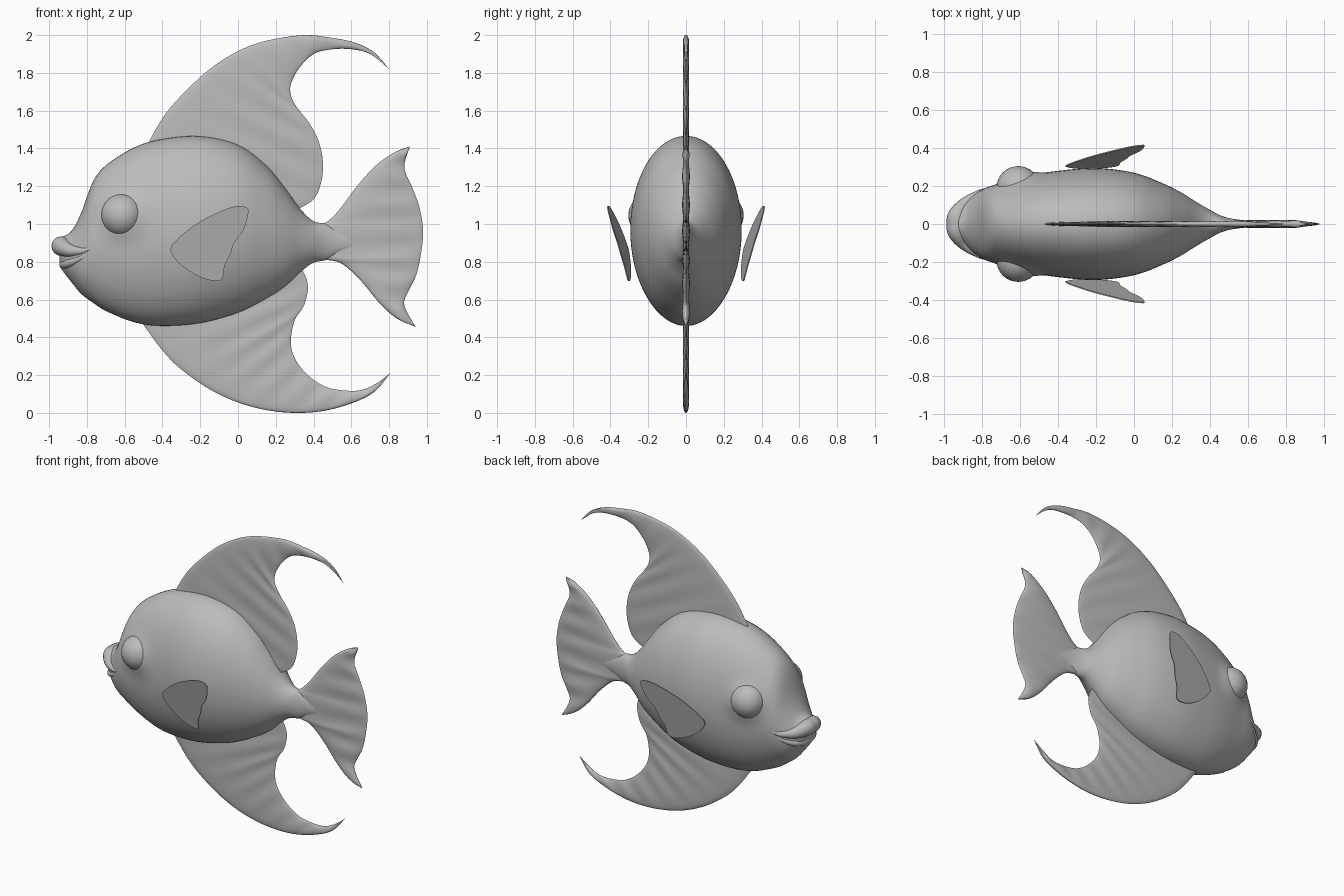
import bpy, bmesh, math
from mathutils import Vector

if "Cube" in bpy.data.objects:
    bpy.data.objects.remove(bpy.data.objects["Cube"])

grey = bpy.data.materials.new("plain_grey")
grey.diffuse_color = (0.5, 0.5, 0.5, 1)
grey.use_nodes = True
grey.node_tree.nodes["Principled BSDF"].inputs["Base Color"].default_value = grey.diffuse_color


def finish(name, bm, angle=50):
    """Turn a bmesh into a smooth-shaded, coloured object."""
    bmesh.ops.remove_doubles(bm, verts=bm.verts, dist=0.0004)
    bmesh.ops.recalc_face_normals(bm, faces=bm.faces)
    me = bpy.data.meshes.new(name)
    bm.to_mesh(me)
    bm.free()
    me.materials.append(grey)
    ob = bpy.data.objects.new(name, me)
    bpy.context.collection.objects.link(ob)
    bpy.ops.object.select_all(action='DESELECT')
    ob.select_set(True)
    bpy.context.view_layer.objects.active = ob
    bpy.ops.object.shade_smooth_by_angle(angle=math.radians(angle))
    return ob


def spline(points, steps=8):
    """Catmull-Rom curve through points of any dimension."""
    p = [points[0]] + list(points) + [points[-1]]
    out = []
    for i in range(1, len(p) - 2):
        for s in range(steps):
            t = s / steps
            out.append(tuple(
                0.5 * (2 * b + (c - a) * t + (2 * a - 5 * b + 4 * c - d) * t * t
                       + (3 * b - a - 3 * c + d) * t ** 3)
                for a, b, c, d in zip(p[i - 1], p[i], p[i + 1], p[i + 2])))
    return out + [tuple(points[-1])]


def even(points, n):
    """Resample a smooth curve at n + 1 evenly spaced places."""
    c = [Vector(q) for q in spline(points)]
    run = [0]
    for a, b in zip(c, c[1:]):
        run.append(run[-1] + (b - a).length)
    out, j = [], 0
    for k in range(n + 1):
        d = run[-1] * k / n
        while j < len(c) - 2 and run[j + 1] < d:
            j += 1
        out.append(c[j].lerp(c[j + 1], min(1, (d - run[j]) / (run[j + 1] - run[j]))))
    return out


def skin(bm, rows, closed):
    """Bridge rows of vertices with quads."""
    for a, b in zip(rows, rows[1:]):
        n = len(a)
        for i in range(n if closed else n - 1):
            j = (i + 1) % n
            bm.faces.new((a[i], a[j], b[j], b[i]))


def fin(name, lead, trail, thick, pleats, n=56, m=14):
    """Thin lens-shaped blade stretched between a thick and a thin edge."""
    bm = bmesh.new()
    grid = {1: [], -1: []}
    for k, (a, b) in enumerate(zip(even(lead, n), even(trail, n))):
        width = (b - a).length
        rows = {1: [], -1: []}
        for i in range(m + 1):
            u = (1 - math.cos(math.pi * i / m)) / 2
            h = thick * 1.6 * u ** 0.4 * (1 - u) ** 0.6 if 0 < i < m else 0
            h *= 1 + 0.35 * u * math.sin(2 * math.pi * pleats * k / n)
            h = min(h, 0.3 * width)
            q = a.lerp(b, u)
            for s in (1, -1):
                rows[s].append(bm.verts.new((q.x, s * h, q.y)))
        for s in (1, -1):
            grid[s].append(rows[s])
    for s in (1, -1):
        skin(bm, grid[s], False)
    # close the root
    for i in range(m):
        bm.faces.new((grid[1][0][i], grid[1][0][i + 1], grid[-1][0][i + 1], grid[-1][0][i]))
    bmesh.ops.dissolve_degenerate(bm, dist=0.0004, edges=bm.edges)
    return finish(name, bm)


# Body: elliptical rings along x, given as (x, top, bottom, half width)
stations = [(-.945, .90, .79, .02), (-.93, .93, .755, .08), (-.88, .965, .69, .13),
            (-.83, 1.06, .63, .165), (-.77, 1.22, .585, .195), (-.70, 1.31, .54, .215),
            (-.55, 1.405, .48, .255), (-.4, 1.45, .46, .28), (-.2, 1.465, .475, .295),
            (0, 1.42, .53, .27), (.15, 1.31, .605, .215), (.25, 1.19, .67, .165),
            (.33, 1.08, .745, .115), (.4, 1.015, .795, .075), (.47, 1.0, .81, .04),
            (.56, .96, .85, .022), (.75, .93, .88, .006)]
EYE = (-.61, 1.045)
bm = bmesh.new()
rings = []
for x, top, bot, w in spline(stations, 6):
    ring = []
    for i in range(64):
        a = 2 * math.pi * i / 64
        y, z = w * math.sin(a), (top + bot) / 2 + (top - bot) / 2 * math.cos(a)
        # soft swelling around the eyes
        d = min(1, math.hypot(x - EYE[0], z - EYE[1]) / .17)
        y += math.copysign(.035 * (1 - d * d) ** 2, y) if abs(y) > .02 else 0
        ring.append(bm.verts.new((x, y, z)))
    rings.append(ring)
skin(bm, rings, True)
bm.faces.new(rings[0])
bm.faces.new(rings[-1])
finish("body", bm)

# Bulging eyes
for side, s in (("left", 1), ("right", -1)):
    bm = bmesh.new()
    bmesh.ops.create_uvsphere(bm, u_segments=32, v_segments=20, radius=.115)
    bmesh.ops.translate(bm, verts=bm.verts, vec=(EYE[0], s * .19, EYE[1]))
    finish("eye_" + side, bm)


# Lips: tapered tubes wrapped round the snout, points are (x, y, z, radius)
def lip(name, half):
    path = spline(half + [(x, -y, z, r) for x, y, z, r in half[-2::-1]], 8)
    bm = bmesh.new()
    rows = []
    for k, (x, y, z, r) in enumerate(path):
        a, b = path[max(k - 1, 0)], path[min(k + 1, len(path) - 1)]
        t = (Vector(b[:3]) - Vector(a[:3])).normalized()
        out = t.cross(Vector((0, 0, 1))).normalized()
        up = out.cross(t)
        rows.append([bm.verts.new(Vector((x, y, z)) + r * (math.cos(g) * out + math.sin(g) * up))
                     for g in (2 * math.pi * i / 16 for i in range(16))])
    skin(bm, rows, True)
    bm.faces.new(rows[0])
    bm.faces.new(rows[-1])
    finish(name, bm)


lip("upper_lip", [(-.765, .188, .878, .006), (-.82, .16, .858, .018), (-.89, .105, .86, .035),
                  (-.93, .045, .88, .05), (-.935, 0, .883, .052)])
lip("lower_lip", [(-.79, .176, .845, .006), (-.85, .14, .81, .016), (-.9, .085, .79, .024),
                  (-.92, 0, .785, .026)])

# Sweeping top and bottom fins: leading edge, then trailing edge, both ending at the tip
fin("dorsal_fin",
    [(-.49, 1.40), (-.4, 1.56), (-.3, 1.68), (-.15, 1.82), (0, 1.915), (.15, 1.97),
     (.35, 2.0), (.5, 1.985), (.62, 1.96), (.72, 1.91), (.8, 1.82)],
    [(.3, 1.07), (.4, 1.13), (.44, 1.22), (.45, 1.32), (.43, 1.43), (.38, 1.53), (.31, 1.62),
     (.28, 1.68), (.28, 1.74), (.32, 1.82), (.4, 1.9), (.5, 1.925), (.6, 1.925), (.7, 1.9),
     (.8, 1.82)], .018, 9)
fin("anal_fin",
    [(-.51, .48), (-.4, .33), (-.3, .23), (-.15, .125), (0, .055), (.15, .015), (.3, 0),
     (.45, .01), (.6, .05), (.72, .11), (.81, .215)],
    [(.33, .78), (.37, .68), (.35, .57), (.3, .49), (.28, .38), (.3, .29), (.37, .2),
     (.46, .14), (.55, .12), (.65, .12), (.74, .16), (.81, .215)], .018, 9)

# Tail: fan from its tip-root-tip edge to the wavy rear edge
fin("tail_fin",
    [(.91, 1.41), (.83, 1.38), (.73, 1.31), (.63, 1.2), (.54, 1.08), (.47, 1.01), (.41, .99),
     (.39, .9), (.41, .82), (.47, .81), (.55, .79), (.65, .7), (.75, .58), (.84, .5),
     (.94, .455)],
    [(.91, 1.41), (.88, 1.3), (.92, 1.2), (.96, 1.09), (.98, .96), (.965, .82), (.94, .72),
     (.9, .64), (.88, .57), (.94, .455)], .022, 7)

# Side fins: flat slanted leaves, mirrored left and right
leaf = [(-.36, .86), (-.34, .9), (-.25, .98), (-.15, 1.04), (-.03, 1.09), (.04, 1.09),
        (.055, 1.06), (.03, .97), (-.02, .9), (-.04, .84), (-.07, .78), (-.08, .72),
        (-.1, .7), (-.16, .705), (-.24, .74), (-.32, .8), (-.36, .86)]
for side, s in (("left", 1), ("right", -1)):
    bm = bmesh.new()
    layers = [[bm.verts.new((x, s * (.157 + .142 * x + .231 * z + o), z))
               for x, z in spline(leaf, 4)[:-1]] for o in (-.003, .003)]
    skin(bm, layers, True)
    for layer in layers:
        bm.faces.new(layer)
    finish("side_fin_" + side, bm, 30)
